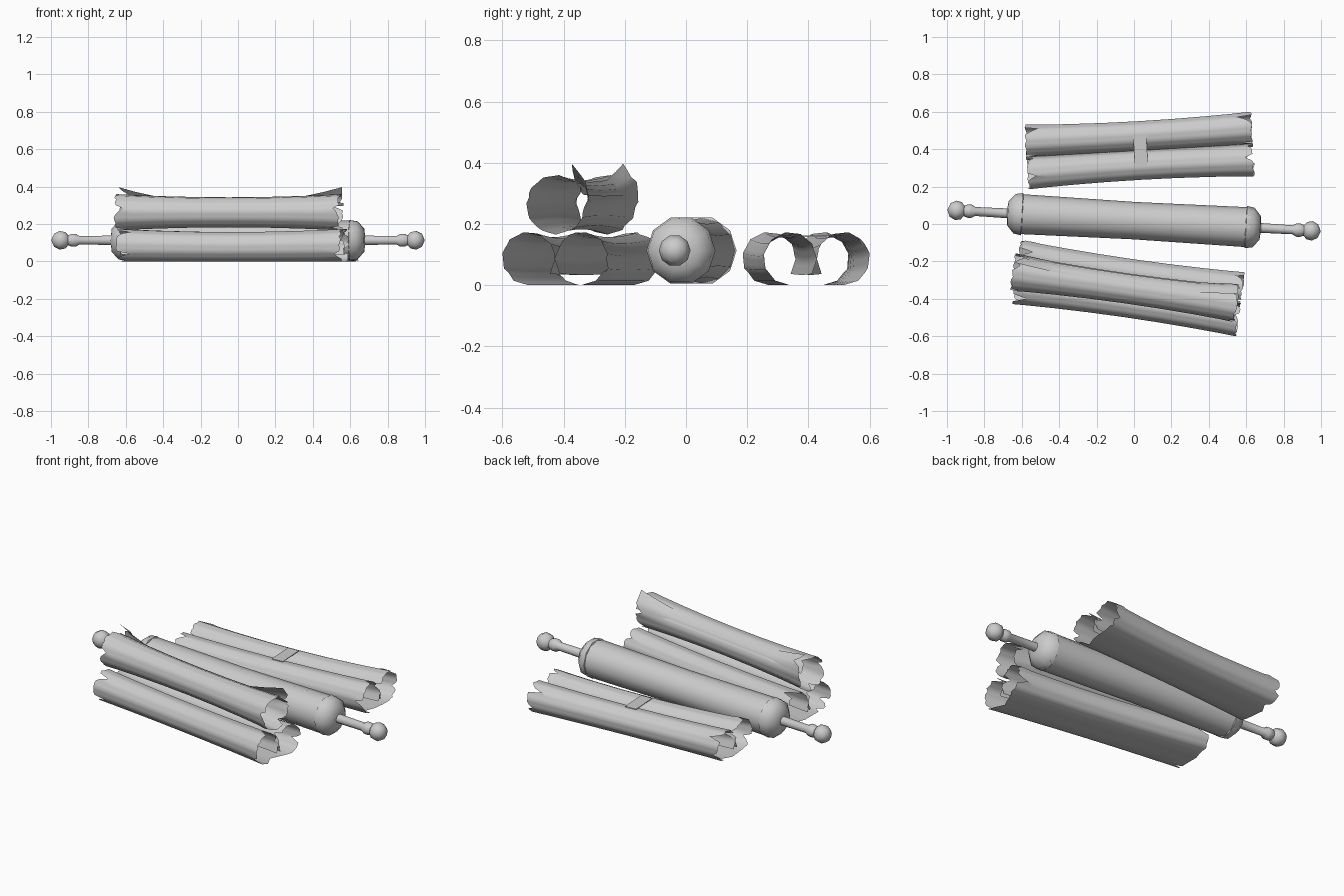
import bpy
import bmesh
import math
import random
from mathutils import Vector

random.seed(4)
cube = bpy.data.objects.get("Cube")
if cube:
    bpy.data.objects.remove(cube)

paper = bpy.data.materials.new("plain grey")
paper.use_nodes = True
grey = (0.6, 0.6, 0.6, 1)
paper.diffuse_color = grey
paper.node_tree.nodes["Principled BSDF"].inputs["Base Color"].default_value = grey


def finish(name, bm, location, degrees):
    mesh = bpy.data.meshes.new(name)
    bm.to_mesh(mesh)
    bm.free()
    mesh.materials.append(paper)
    obj = bpy.data.objects.new(name, mesh)
    bpy.context.collection.objects.link(obj)
    obj.location = location
    obj.rotation_euler.z = math.radians(degrees)
    bpy.ops.object.select_all(action="DESELECT")
    obj.select_set(True)
    bpy.context.view_layer.objects.active = obj
    bpy.ops.object.shade_smooth_by_angle(angle=math.radians(40))
    return obj


def grid(bm, rows, closed=False):
    """Skin neighbouring rows of points with quads."""
    verts = [[bm.verts.new(p) for p in row] for row in rows]
    n = len(rows[0])
    for a, b in zip(verts, verts[1:]):
        for i in range(n if closed else n - 1):
            j = (i + 1) % n
            bm.faces.new((a[i], b[i], b[j], a[j]))


def arc(centre, radius, start, end, steps):
    """Points (y, z) along an arc, angles in degrees from +y."""
    out = []
    for i in range(steps + 1):
        a = math.radians(start + (end - start) * i / steps)
        out.append((centre[0] + radius * math.cos(a), centre[1] + radius * math.sin(a)))
    return out


def split(points, parts=3):
    """Divide each flat facet so that its end can be torn."""
    out = []
    for p, q in zip(points, points[1:]):
        for k in range(parts):
            out.append(tuple(u + (v - u) * k / parts for u, v in zip(p, q)))
    return out + [points[-1]]


def torn_edge(count):
    """How far the paper is torn back at each point of its end."""
    edge = [random.uniform(0, 0.012) for _ in range(count)]
    for i in range(4, count - 3, 8):
        k = i + random.randint(-2, 2)
        depth = random.uniform(0.025, 0.075)
        edge[k] += depth
        edge[k + 1] += depth * 0.4
    return edge


def rolled_sheet(name, profile, location, degrees, waist, lift=0.0):
    """Sweep a rolled profile along x, with a waist, torn ends and a lifted free edge."""
    stations = (-0.61, -0.51, -0.38, -0.19, 0, 0.19, 0.38, 0.51, 0.61)
    n = len(profile)
    rows = []
    for x in stations:
        size = waist + (1 - waist) * (x / 0.6) ** 2
        peel = max(0, (abs(x) - 0.38) / 0.23) * lift
        torn = torn_edge(n) if abs(x) > 0.6 else [0] * n
        row = []
        for i, (y, z) in enumerate(profile):
            out = 1 + peel * max(0, (i / (n - 1) - 0.82) / 0.18)
            row.append((x - math.copysign(torn[i], x), y * size * out, z * size * out))
        rows.append(row)
    bm = bmesh.new()
    grid(bm, rows)
    return finish(name, bm, location, degrees)


# Sheets rolled inward from both sides, flat underneath
R = 0.087
right_curl = arc((R, R), R, -90, 215, 9)
left_curl = [(-y, z) for y, z in reversed(right_curl)]
double_roll = split(left_curl + right_curl)
rolled_sheet("rear_double_scroll", double_roll, (0.03, 0.393, 0), 3.3, 0.91)
rolled_sheet("front_double_scroll", double_roll, (-0.03, -0.343, 0), -8.2, 0.91)

# Single scroll lying on the front pair, its free edge peeling up at the ends
single_roll = split(arc((0, 0), 0.097, 20, 428, 13))
rolled_sheet("upper_scroll", single_roll, (-0.05, -0.343, 0.263), -8, 0.83, 0.48)

# Paper strap bridging the two rear rolls
bm = bmesh.new()
bmesh.ops.create_cube(bm, size=1)
bmesh.ops.scale(bm, vec=Vector((0.07, 0.165, 0.004)), verts=bm.verts)
finish("rear_strap", bm, (0.035, 0.395, 0.16), 3.3)


# Middle scroll on turned rods
def lathe(name, profile, sides):
    rows = []
    for x, r in profile:
        ring = arc((0, 0), r, 0, 360, sides)[:-1]
        rows.append([(x, y, z) for y, z in ring])
    bm = bmesh.new()
    grid(bm, rows, True)
    bmesh.ops.remove_doubles(bm, verts=bm.verts, dist=0.0001)
    bmesh.ops.recalc_face_normals(bm, faces=bm.faces)
    return finish(name, bm, (0, 0.018, 0.113), -3.3)


lathe("middle_paper", [(-0.62, 0.107), (0, 0.1), (0.62, 0.107)], 12)
handle = [(0.595, 0.1), (0.6, 0.113), (0.64, 0.106), (0.675, 0.065), (0.68, 0.026),
          (0.85, 0.024), (0.87, 0.036), (0.89, 0.036), (0.91, 0.028), (0.925, 0.046),
          (0.955, 0.052), (0.985, 0.036), (1.0, 0)]
for side, name in ((1, "left_handle"), (-1, "right_handle")):
    lathe(name, [(side * x, r) for x, r in handle], 10)
